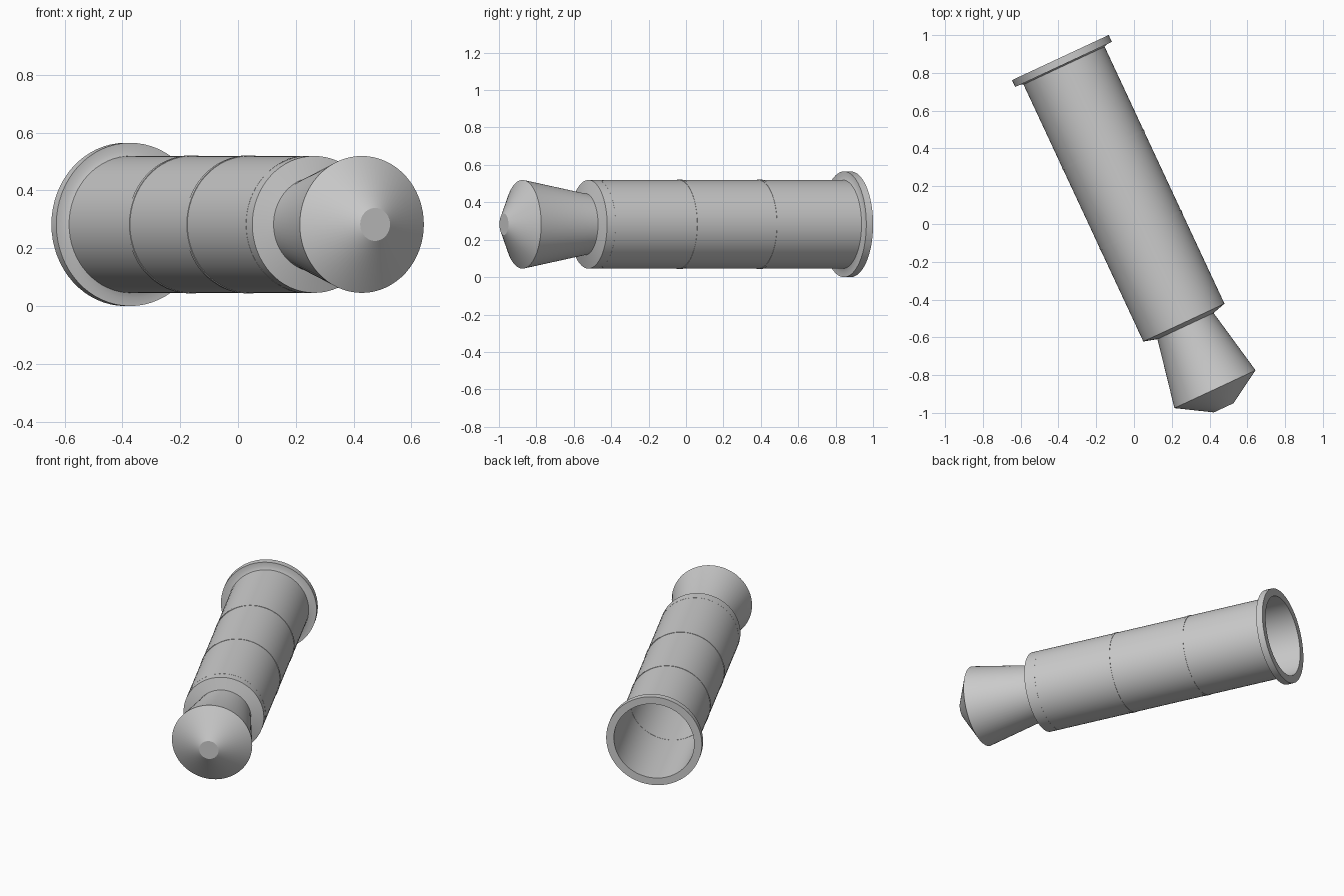
import bpy, bmesh, math
from mathutils import Vector, Matrix

if "Cube" in bpy.data.objects:
    bpy.data.objects.remove(bpy.data.objects["Cube"])

SIDES = 64
R = 0.237                      # tube radius
A = math.radians(25)
AXIS = Vector((math.sin(A), -math.cos(A), 0))
START = Vector((-0.39, 0.881, 0.2825))   # centre of the open end
PLACE = Matrix.Translation(START) @ AXIS.to_track_quat('Z', 'Y').to_matrix().to_4x4()


def lathe(name, profile, closed=False):
    """Spin (radius, distance along axis) points round the tilted axis."""
    bm = bmesh.new()
    rings = []
    for r, s in profile:
        rings.append([bm.verts.new((r * math.cos(2 * math.pi * i / SIDES),
                                    r * math.sin(2 * math.pi * i / SIDES), s))
                      for i in range(SIDES)])
    pairs = list(zip(rings, rings[1:]))
    if closed:
        pairs.append((rings[-1], rings[0]))
    for a, b in pairs:
        for i in range(SIDES):
            j = (i + 1) % SIDES
            bm.faces.new((a[i], a[j], b[j], b[i]))
    if not closed and profile[-1][0] < 0.1:
        bm.faces.new(rings[-1])
    bmesh.ops.recalc_face_normals(bm, faces=bm.faces)
    bm.transform(PLACE)
    me = bpy.data.meshes.new(name)
    bm.to_mesh(me)
    bm.free()
    ob = bpy.data.objects.new(name, me)
    bpy.context.collection.objects.link(ob)
    bpy.ops.object.select_all(action='DESELECT')
    ob.select_set(True)
    bpy.context.view_layer.objects.active = ob
    bpy.ops.object.shade_smooth_by_angle(angle=math.radians(25))
    return ob


# Flange round the open end
lathe("end_flange", [(R, 0), (0.2825, 0), (0.2825, 0.04), (0.255, 0.04), (R, 0.047)], closed=True)

# Thin tube with a gently tapered shoulder and the flared nose
lathe("tube_and_nose", [(R, 0), (R, 1.548), (0.165, 1.568), (0.165, 1.574),
                        (R, 1.937), (0.057, 2.046)])

# Narrow bands round the tube; the last is almost flush
for i, (s, rise) in enumerate([(0.538, 0.002), (1.008, 0.002), (1.49, 0.0006)]):
    lathe(f"tube_band_{i + 1}", [(R - 0.001, s - 0.008), (R + rise, s - 0.008),
                                 (R + rise, s + 0.008), (R - 0.001, s + 0.008)], closed=True)
